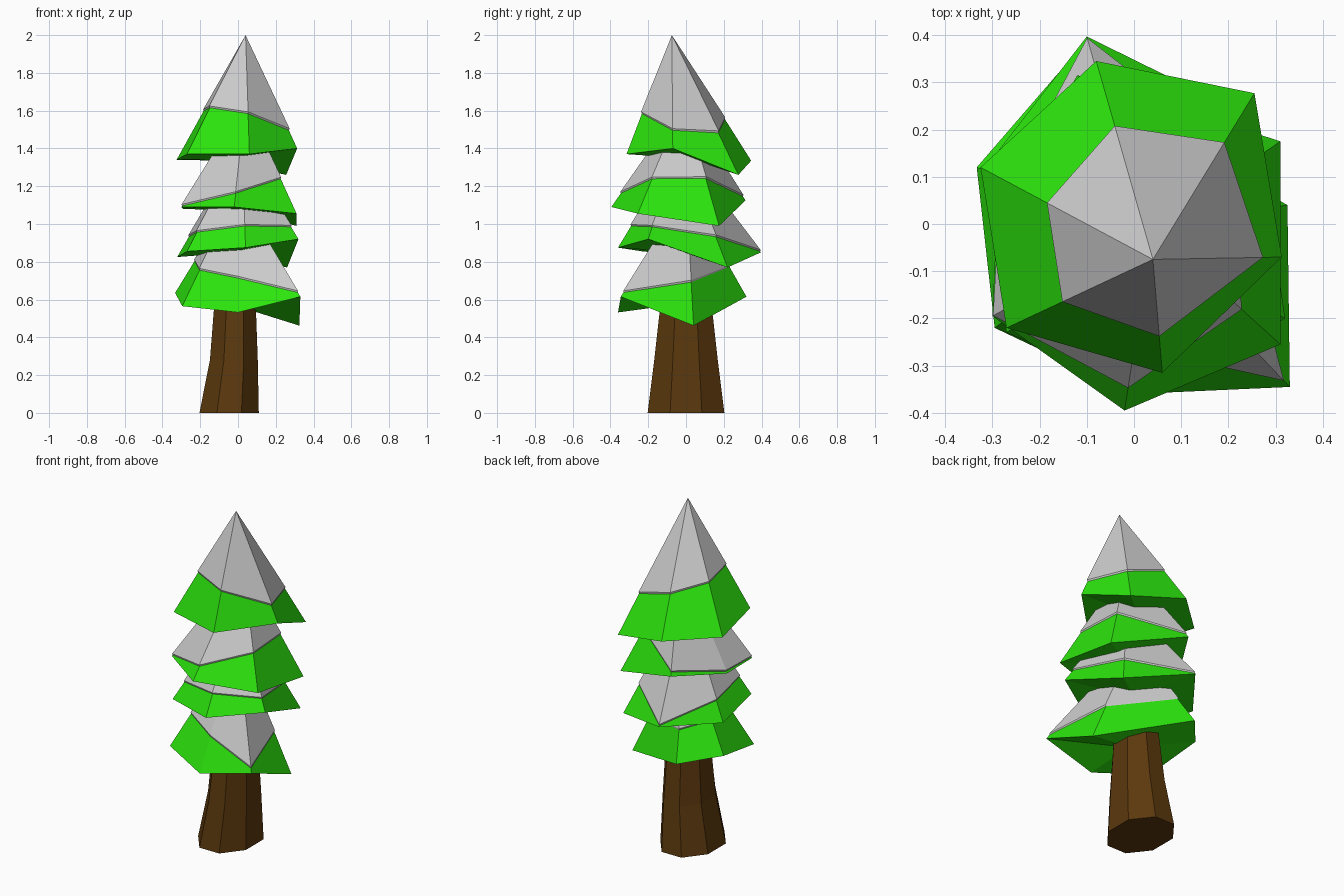
import bpy, bmesh, math
from mathutils import Vector

if "Cube" in bpy.data.objects:
    bpy.data.objects.remove(bpy.data.objects["Cube"])


def material(name, rgb):
    m = bpy.data.materials.new(name)
    m.diffuse_color = (*rgb, 1)
    m.use_nodes = True
    m.node_tree.nodes["Principled BSDF"].inputs["Base Color"].default_value = m.diffuse_color
    return m


GREEN = material("needles", (0.025, 0.78, 0.004))
BROWN = material("bark", (0.105, 0.04, 0.004))


def build(name, rings, tip=None, base=None, mat=None):
    """Skin a stack of rings; optionally fan the last to a tip and the first to a base point."""
    bm = bmesh.new()
    loops = [[bm.verts.new(p) for p in r] for r in rings]
    n = len(rings[0])
    for a, b in zip(loops, loops[1:]):
        for i in range(n):
            j = (i + 1) % n
            bm.faces.new((a[i], a[j], b[j], b[i]))
    for ring, point in ((loops[-1], tip), (loops[0], base)):
        if point is None:
            bm.faces.new(ring)
        else:
            v = bm.verts.new(point)
            for i in range(n):
                bm.faces.new((ring[i], ring[(i + 1) % n], v))
    bmesh.ops.recalc_face_normals(bm, faces=bm.faces)
    me = bpy.data.meshes.new(name)
    bm.to_mesh(me)
    bm.free()
    ob = bpy.data.objects.new(name, me)
    bpy.context.collection.objects.link(ob)
    if mat:
        me.materials.append(mat)
    return ob


def tier(name, apex, rim):
    """Crooked cone: rim entries are x, y, z and how far up the slope the snow starts."""
    apex = Vector(apex)
    low = [Vector(p[:3]) for p in rim]
    edge = [v.lerp(apex, p[3]) for v, p in zip(low, rim)]
    lip = []
    for v, p in zip(low, rim):
        out = Vector((v.x - apex.x, v.y - apex.y, 0)).normalized()
        lip.append(v.lerp(apex, p[3] + 0.015) + out * 0.008)
    centre = sum(low, Vector((0, 0, 0))) / len(low)
    build(name + "_branches", [low, edge], base=centre, mat=GREEN)
    build(name + "_snow", [edge, lip], tip=apex)


# Foliage tiers, counter-clockwise from the front left
tier("top_tier", (0.04, -0.075, 2.0), [
    (-0.27, -0.22, 1.37, 0.39), (0.06, -0.315, 1.37, 0.34),
    (0.313, -0.07, 1.40, 0.16), (0.255, 0.277, 1.26, 0.30),
    (-0.08, 0.345, 1.335, 0.33), (-0.325, 0.12, 1.34, 0.39)])
tier("upper_tier", (0.04, -0.01, 1.65), [
    (-0.30, -0.195, 1.09, 0.01), (-0.02, -0.395, 1.09, 0.13),
    (0.31, -0.255, 1.055, 0.31), (0.31, 0.175, 0.99, 0.38),
    (-0.12, 0.315, 1.125, 0.04), (-0.29, 0.03, 1.08, 0.02)])
tier("middle_tier", (0.02, -0.03, 1.42), [
    (-0.27, -0.23, 0.855, 0.18), (0.04, -0.36, 0.875, 0.21),
    (0.32, -0.20, 0.92, 0.13), (0.26, 0.22, 0.77, 0.25),
    (-0.10, 0.397, 0.85, 0.01), (-0.322, 0.11, 0.825, 0.18)])
tier("bottom_tier", (0.0, 0.0, 1.18), [
    (-0.295, -0.22, 0.565, 0.31), (0.0, -0.36, 0.532, 0.28),
    (0.33, -0.345, 0.615, 0.04), (0.325, 0.04, 0.462, 0.32),
    (-0.16, 0.32, 0.615, 0.28), (-0.333, 0.12, 0.635, 0.31)])


# Eight-sided trunk flaring towards the ground
def trunk_ring(z, cx, rx, ry):
    angles = [math.tau * (i + 0.5) / 8 for i in range(8)]
    return [(cx + rx * math.cos(a), ry * math.sin(a), z) for a in angles]


trunk = build("trunk", [trunk_ring(0.0, -0.047, 0.17, 0.22),
                        trunk_ring(0.28, -0.022, 0.137, 0.182),
                        trunk_ring(0.75, -0.012, 0.108, 0.125)], mat=BROWN)
